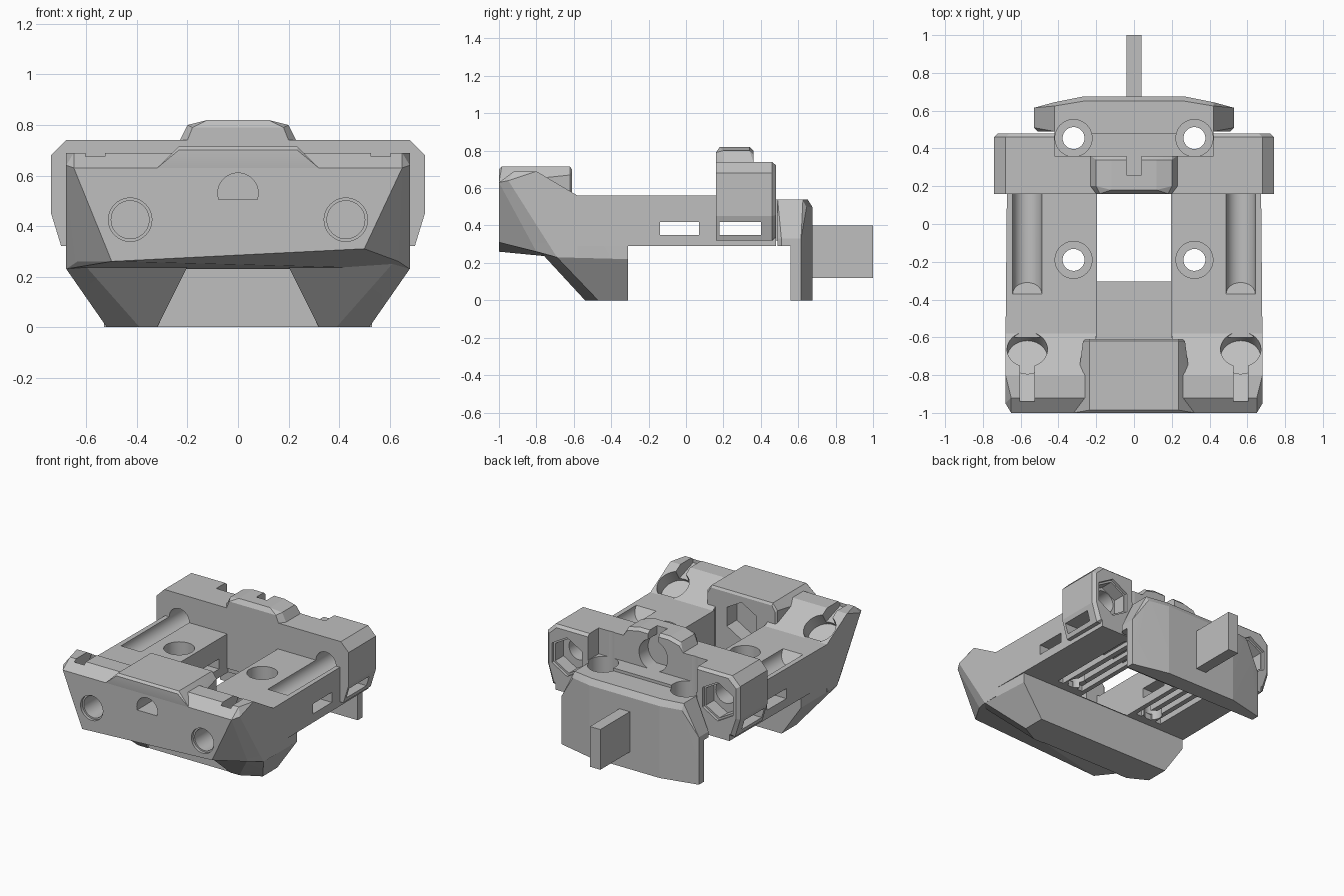
import bpy, bmesh, math
from mathutils import Vector, Matrix

cube = bpy.data.objects.get("Cube")
if cube:
    bpy.data.objects.remove(cube, do_unlink=True)

grey = bpy.data.materials.new("light_grey")
grey.use_nodes = True
colour = (0.52, 0.52, 0.52, 1)
grey.diffuse_color = colour
grey.node_tree.nodes["Principled BSDF"].inputs["Base Color"].default_value = colour


def finish(name, bm):
    bmesh.ops.recalc_face_normals(bm, faces=bm.faces)
    mesh = bpy.data.meshes.new(name)
    bm.to_mesh(mesh)
    bm.free()
    mesh.materials.append(grey)
    ob = bpy.data.objects.new(name, mesh)
    bpy.context.collection.objects.link(ob)
    return ob


def hull(name, points):
    bm = bmesh.new()
    for p in points:
        bm.verts.new(p)
    bmesh.ops.convex_hull(bm, input=bm.verts)
    loose = [v for v in bm.verts if not v.link_faces]
    bmesh.ops.delete(bm, geom=loose, context='VERTS')
    bmesh.ops.dissolve_limit(bm, angle_limit=0.01, verts=bm.verts, edges=bm.edges)
    return finish(name, bm)


def both(points):
    return [(s * x, y, z) for x, y, z in points for s in (1, -1)]


def box(name, x0, x1, y0, y1, z0, z1):
    return hull(name, [(x, y, z) for x in (x0, x1) for y in (y0, y1) for z in (z0, z1)])


def rod(name, start, end, r, sides=40):
    a, b = Vector(start), Vector(end)
    bm = bmesh.new()
    turn = (b - a).to_track_quat('Z', 'Y').to_matrix().to_4x4()
    bmesh.ops.create_cone(bm, cap_ends=True, segments=sides, radius1=r, radius2=r,
                          depth=(b - a).length, matrix=Matrix.Translation((a + b) / 2) @ turn)
    return finish(name, bm)


def cut(ob, cutters):
    bpy.context.view_layer.objects.active = ob
    for c in cutters:
        mod = ob.modifiers.new("cut", 'BOOLEAN')
        mod.operation, mod.solver, mod.object = 'DIFFERENCE', 'EXACT', c
        bpy.ops.object.modifier_apply(modifier=mod.name)


# Main body between the front and rear blocks
body = hull("body", both([(x, y, z) for x, y in ((0.68, -0.6), (0.67, -0.31), (0.67, 0.48))
                          for z in (0.29, 0.56)]))

# Faceted front block
front_block = hull("front_block", both([
    (0.65, -1, 0.63), (0.65, -0.92, 0.69), (0.68, -0.95, 0.64), (0.68, -0.8, 0.69),
    (0.68, -0.58, 0.56), (0.68, -0.58, 0.23), (0.68, -0.69, 0.23), (0.635, -0.80, 0.26),
]) + [(-0.5, -1, 0.26), (0.5, -1, 0.31)])

# Raised centre of the front block
hump = hull("front_hump", both([
    (0.32, -1, 0.63), (0.235, -1, 0.70), (0.235, -0.985, 0.715), (0.235, -0.62, 0.715),
    (0.27, -0.8, 0.67), (0.27, -0.62, 0.67), (0.26, -0.61, 0.66), (0.235, -0.61, 0.70),
    (0.27, -0.62, 0.29), (0.26, -0.61, 0.29), (0.27, -0.95, 0.35)]))

# Tapered foot under the front
foot = hull("front_foot", both([
    (0.39, -0.54, 0), (0.52, -0.47, 0), (0.52, -0.31, 0), (0.5, -0.78, 0.26),
    (0.62, -0.78, 0.26), (0.68, -0.69, 0.23), (0.67, -0.31, 0.22), (0.67, -0.31, 0.29),
    (0.68, -0.6, 0.29)]))

# Rear block with chamfered back edge
outline = [(0.68, 0.74), (0.74, 0.68), (0.74, 0.45), (0.70, 0.32)]
rear_block = hull("rear_block", both(
    [(x, y, z) for x, z in outline for y in (0.16, 0.46)]
    + [(x - 0.02, 0.48, 0.53 + (z - 0.53) * 0.92) for x, z in outline]))
crest = hull("rear_crest", both(
    [(0.23, 0.2, 0.74), (0.23, 0.36, 0.74), (0.2, 0.16, 0.74), (0.2, 0.2, 0.80),
     (0.2, 0.34, 0.80), (0.18, 0.16, 0.79), (0.12, 0.18, 0.82), (0.12, 0.34, 0.82),
     (0.2, 0.36, 0.78), (0.12, 0.36, 0.80), (0.2, 0.16, 0.7), (0.23, 0.36, 0.7)]))

# Shelf, rear wall with sloping shoulders, and fin
shelf = box("rear_shelf", -0.42, 0.42, 0.3, 0.6, 0.32, 0.54)
rear_wall = hull("rear_wall", both(
    [(x, y, z) for x, y in ((0.53, 0.51), (0.53, 0.615), (0.51, 0.49)) for z in (0, 0.33)]
    + [(0.27, 0.675, 0), (0.27, 0.675, 0.5), (0.42, 0.645, 0.5),
       (0.42, 0.49, 0.54), (0.42, 0.625, 0.54), (0.27, 0.65, 0.54)]))
fin = box("rear_fin", -0.04, 0.04, 0.64, 1, 0.12, 0.40)

# Shared cutters: central channel, tie slots, step, wall underside, foot recess
channel = box("c_channel", -0.195, 0.195, -0.61, 0.16, 0.292, 0.9)
opening = box("c_opening", -0.195, 0.195, -0.305, 0.17, 0.1, 0.9)
slots = [box("c_slot", -1, 1, y0, y1, 0.35, 0.42) for y0, y1 in ((-0.14, 0.07), (0.18, 0.40))]
step = box("c_step", -0.42, 0.42, 0.36, 0.6, 0.3, 0.9)
under = box("c_under", -0.8, 0.8, 0.3, 0.56, -0.1, 0.29)
notch = hull("c_notch", both([(x, y, z) for x, z in ((0.332, -0.025), (0.19, 0.26))
                              for y in (-1, -0.535)]))
helpers = [channel, opening, step, under, notch] + slots

# Mirrored cutters: screw holes, troughs, nut pockets, keyholes, bores, grooves
screws, troughs, nuts, keys, bores, grooves = [], [], [], [], [], []
ring = [(0.077 * math.cos(math.tau * i / 40), 0.077 * math.sin(math.tau * i / 40))
        for i in range(40)]
for s in (1, -1):
    for y, top in ((0.455, 0.54), (-0.19, 0.56)):
        screws.append(rod("c_screw", (s * 0.32, y, -0.1), (s * 0.32, y, 0.9), 0.058))
        screws.append(rod("c_sink", (s * 0.32, y, top - 0.1), (s * 0.32, y, 0.9), 0.098))
    # Slanted front end on each trough
    troughs.append(hull("c_trough", [(s * 0.565 + dx, y, 0.56 + dz) for dx, dz in ring
                                     for y in (-0.37 - 0.78 * dz, 0.6)]))
    nuts.append(rod("c_nut", (s * 0.58, 0.37, 0.54), (s * 0.58, 0.6, 0.54), 0.12, 6))
    nuts.append(rod("c_nut_rim", (s * 0.58, 0.46, 0.54), (s * 0.58, 0.6, 0.54), 0.135, 6))
    keys.append(rod("c_key", (s * 0.565, -0.71, 0.53), (s * 0.565, -0.61, 0.70), 0.107))
    keys.append(hull("c_key_slot", [(s * 0.565 + dx, y, z) for dx in (-0.038, 0.038)
                                    for y, z in ((-0.94, 0.65), (-0.94, 0.8), (-0.68, 0.56),
                                                 (-0.68, 0.8))]))
    bores.append(rod("c_bore", (s * 0.427, -1.1, 0.425), (s * 0.427, -0.68, 0.425), 0.075))
    bores.append(rod("c_bore_rim", (s * 0.427, -1.1, 0.425), (s * 0.427, -0.98, 0.425), 0.086))
    for x in (0.25, 0.33, 0.41):
        grooves.append(box("c_groove", s * x - 0.022, s * x + 0.022, -0.25, 0.42, 0.2, 0.33))

# D-shaped hole and hexagonal pocket through the hump
d_points = [(0.08 * math.cos(a), 0.53 + 0.08 * math.sin(a))
            for a in [math.pi * i / 16 for i in range(17)]] + [(-0.077, 0.505), (0.077, 0.505)]
d_hole = hull("c_d_hole", [(x, y, z) for x, z in d_points for y in (-1.1, -0.8)])
hex_hump = rod("c_hex", (0, -0.72, 0.53), (0, -0.5, 0.53), 0.13, 6)
front_core = box("c_core", -0.2, 0.2, -0.7, -0.5, 0.292, 0.9)

# Round recess and notch in the crest
recess = [rod("c_recess", (0, 0.26, 0.66), (0, 0.5, 0.66), 0.11),
          box("c_recess_slot", -0.04, 0.04, 0.26, 0.5, 0.7, 0.9)]
helpers += screws + troughs + nuts + keys + bores + grooves + recess
helpers += [d_hole, hex_hump, front_core]

cut(body, [channel, opening] + slots + troughs + nuts + screws + grooves)
cut(front_block, [front_core, d_hole, hex_hump] + bores + keys)
cut(hump, [d_hole, hex_hump])
cut(foot, [notch])
cut(rear_block, [step] + slots + troughs + nuts + recess + screws[:2] + screws[4:6])
cut(crest, recess)
cut(shelf, slots + screws)
cut(rear_wall, [under] + screws)

for h in helpers:
    bpy.data.objects.remove(h, do_unlink=True)

# Smooth round holes, keep edges sharp
bpy.ops.object.select_all(action='DESELECT')
for ob in (body, front_block, hump, foot, rear_block, crest, shelf, rear_wall, fin):
    ob.select_set(True)
bpy.context.view_layer.objects.active = body
bpy.ops.object.shade_smooth_by_angle(angle=math.radians(10.5))
